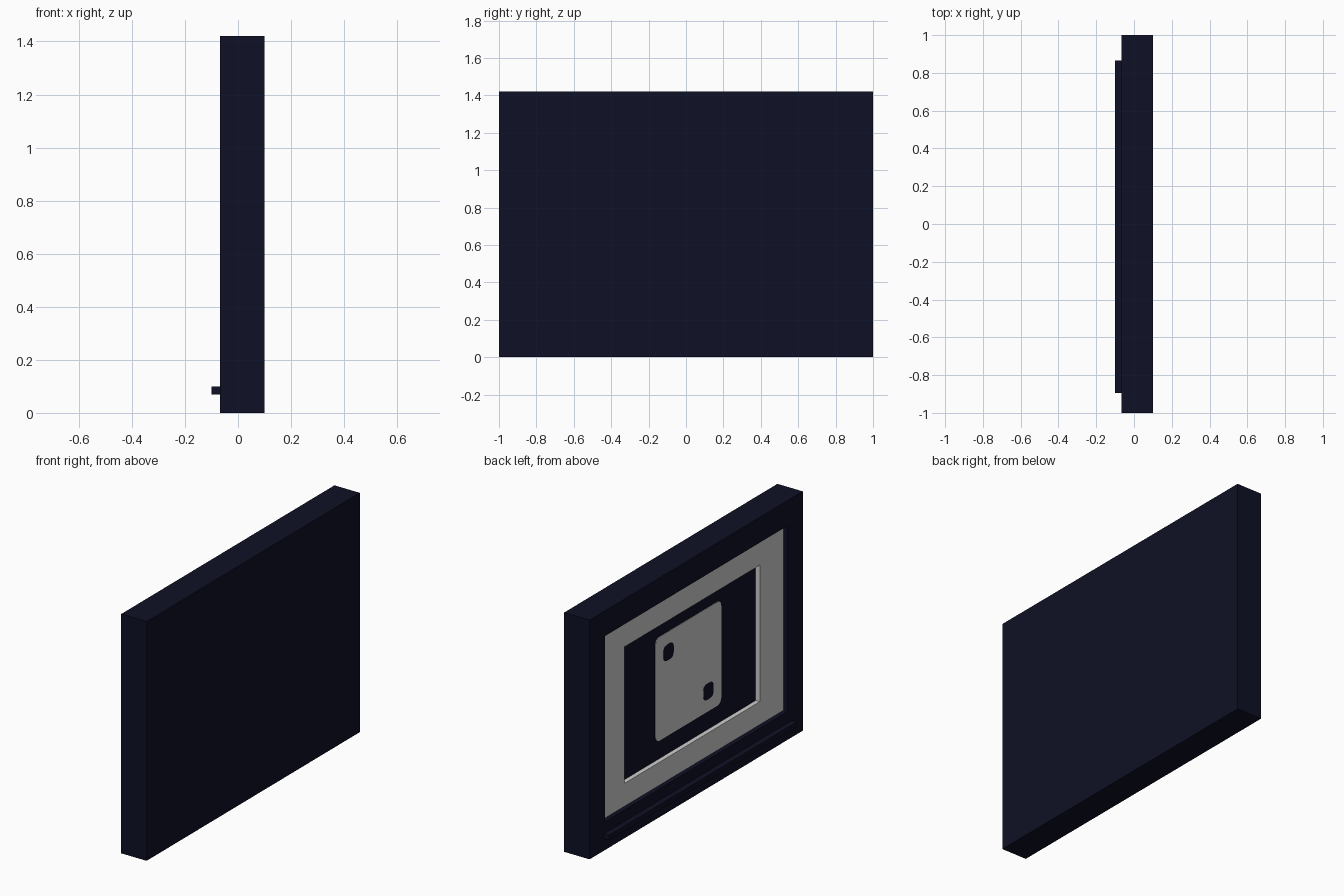
import bpy
import bmesh
import math

old = bpy.data.objects.get("Cube")
if old:
    bpy.data.objects.remove(old, do_unlink=True)


def material(name, rgb):
    m = bpy.data.materials.new(name)
    m.use_nodes = True
    m.diffuse_color = (*rgb, 1)
    bsdf = next(n for n in m.node_tree.nodes if n.type == 'BSDF_PRINCIPLED')
    bsdf.inputs["Base Color"].default_value = (*rgb, 1)
    return m


NAVY = material("dark navy", (0.0045, 0.005, 0.018))
GREY = material("light grey", (0.62, 0.62, 0.62))


def rectangle(x, y0, y1, z0, z1, radius=0.0, steps=4):
    """Outline in the plane of constant x, with optional round corners."""
    if radius == 0:
        return [(x, y0, z0), (x, y1, z0), (x, y1, z1), (x, y0, z1)]
    corners = [(y1 - radius, z1 - radius), (y0 + radius, z1 - radius),
               (y0 + radius, z0 + radius), (y1 - radius, z0 + radius)]
    points = []
    for i, (cy, cz) in enumerate(corners):
        for s in range(steps + 1):
            a = (i + s / steps) * math.pi / 2
            points.append((x, cy + radius * math.cos(a), cz + radius * math.sin(a)))
    return points


def loft(name, outlines, mat, closed=False):
    """Join outlines in order; cap the two ends, or close into a ring."""
    bm = bmesh.new()
    loops = [[bm.verts.new(p) for p in o] for o in outlines]
    pairs = list(zip(loops, loops[1:]))
    if closed:
        pairs.append((loops[-1], loops[0]))
    else:
        bm.faces.new(loops[0])
        bm.faces.new(loops[-1])
    for a, b in pairs:
        n = len(a)
        for i in range(n):
            j = (i + 1) % n
            bm.faces.new((a[i], a[j], b[j], b[i]))
    bmesh.ops.recalc_face_normals(bm, faces=bm.faces)
    mesh = bpy.data.meshes.new(name)
    bm.to_mesh(mesh)
    bm.free()
    mesh.materials.append(mat)
    obj = bpy.data.objects.new(name, mesh)
    bpy.context.scene.collection.objects.link(obj)
    return obj


# Depth levels along x, from the plain back to the ledge
BACK, FACE, MAT, FLOOR, LEDGE = 0.10, -0.067, -0.040, -0.013, -0.10
OUTER = (-1.0, 1.0, 0.0, 1.42)
OPENING = (-0.855, 0.855, 0.168, 1.27)
WINDOW = (-0.635, 0.635, 0.304, 1.114)

# Case: solid back with a recess in its face
loft("case", [rectangle(BACK, *OUTER), rectangle(FACE, *OUTER),
              rectangle(FACE, *OPENING), rectangle(FLOOR, *OPENING)], NAVY)

# Grey mat lining the recess
loft("mat_border", [rectangle(FLOOR, *OPENING), rectangle(MAT, *OPENING),
                    rectangle(MAT, *WINDOW), rectangle(FLOOR, *WINDOW)], GREY, closed=True)

# Thin ledge along the bottom of the face
ledge = (-0.895, 0.865, 0.07, 0.10)
loft("ledge", [rectangle(FACE, *ledge), rectangle(LEDGE, *ledge)], NAVY)

# Square card in the middle with two dark spots on a diagonal
CZ = 0.72
card = (-0.308, 0.308, CZ - 0.308, CZ + 0.308, 0.035)
loft("card", [rectangle(FLOOR, *card), rectangle(FLOOR - 0.003, *card)], GREY)
for label, side in (("upper", 1), ("lower", -1)):
    y, z, h = side * 0.187, CZ + side * 0.188, 0.047
    spot = (y - h, y + h, z - h, z + h, 0.03)
    loft(label + "_spot", [rectangle(FLOOR - 0.003, *spot),
                           rectangle(FLOOR - 0.005, *spot)], NAVY)
